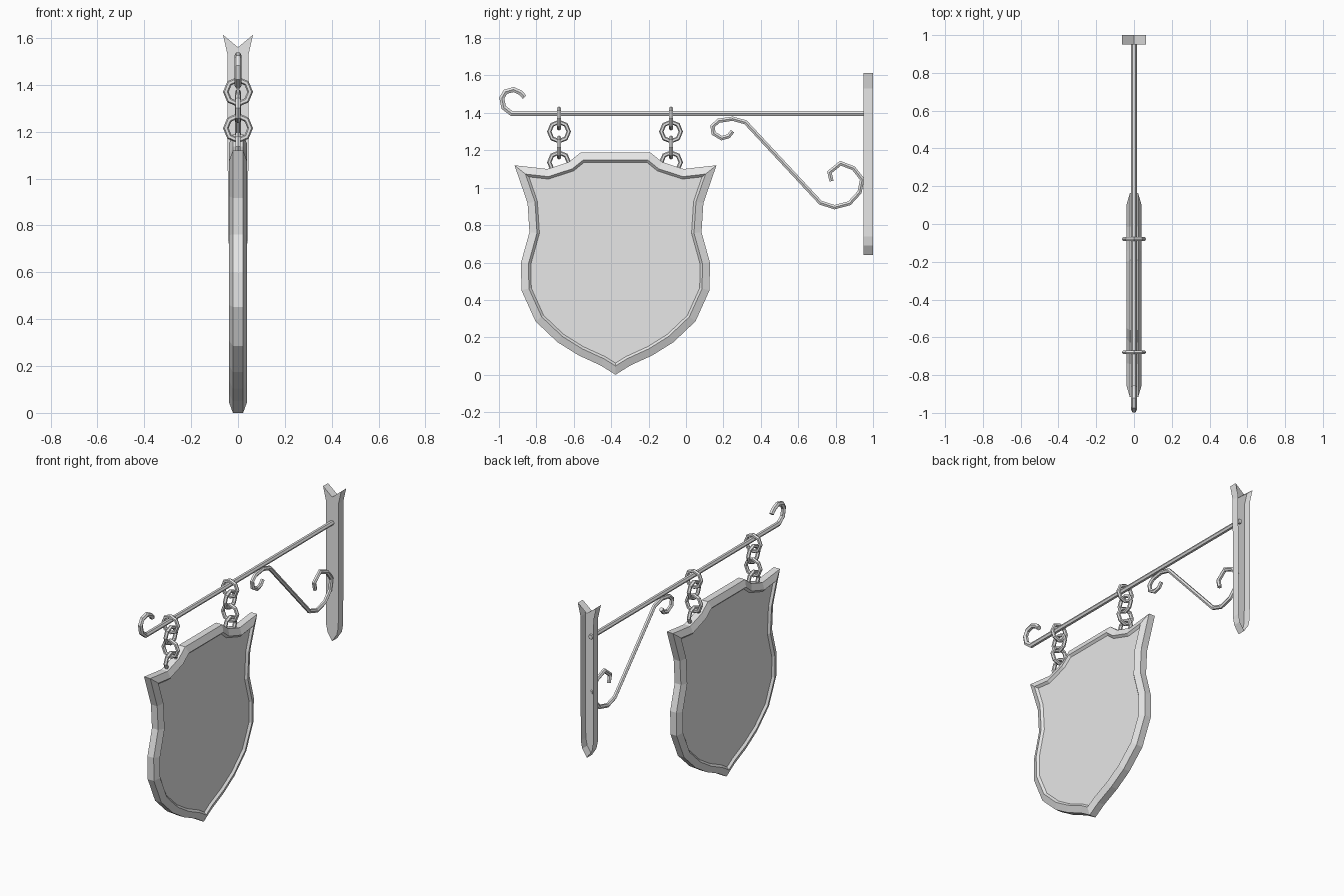
import bpy, bmesh, math
from mathutils import Vector

cube = bpy.data.objects.get("Cube")
if cube:
    bpy.data.objects.remove(cube, do_unlink=True)

grey = bpy.data.materials.new("light_grey")
grey.use_nodes = True
grey.diffuse_color = (0.8, 0.8, 0.8, 1)
grey.node_tree.nodes["Principled BSDF"].inputs["Base Color"].default_value = (0.8, 0.8, 0.8, 1)


def add_object(name, bm):
    bmesh.ops.recalc_face_normals(bm, faces=bm.faces[:])
    mesh = bpy.data.meshes.new(name)
    bm.to_mesh(mesh)
    bm.free()
    mesh.materials.append(grey)
    obj = bpy.data.objects.new(name, mesh)
    bpy.context.collection.objects.link(obj)
    return obj


def mirrored(half):
    """Close a half outline whose points run from top to bottom."""
    return half + [(-u, v) for u, v in reversed(half) if u > 0]


def bar(name, path, radius, sides=6):
    """Sweep a six-sided section along a path in the side plane."""
    bm = bmesh.new()
    pts = [Vector((0, y, z)) for y, z in path]
    across = Vector((1, 0, 0))
    rings = []
    for i, p in enumerate(pts):
        before = (p - pts[i - 1]).normalized() if i else (pts[1] - p).normalized()
        after = (pts[i + 1] - p).normalized() if i < len(pts) - 1 else before
        tangent = (before + after).normalized()
        normal = across.cross(tangent) / max(tangent.dot(before), 0.5)
        ring = []
        for k in range(sides):
            a = math.tau * k / sides
            ring.append(bm.verts.new(p + radius * (math.cos(a) * across + math.sin(a) * normal)))
        rings.append(ring)
    for r, s in zip(rings, rings[1:]):
        for k in range(sides):
            j = (k + 1) % sides
            bm.faces.new((r[k], r[j], s[j], s[k]))
    bm.faces.new(rings[0])
    bm.faces.new(rings[-1])
    return add_object(name, bm)


# Wall plate: notched top, pointed foot, open at the back
plate = mirrored([(0, 1.56), (0.064, 1.613), (0.045, 1.53), (0.043, 0.74), (0.033, 0.69), (0, 0.64)])
bm = bmesh.new()
face = bm.faces.new([bm.verts.new((x, 0.95, z)) for x, z in plate])
sides = bmesh.ops.extrude_edge_only(bm, edges=face.edges[:])
for v in sides["geom"]:
    if isinstance(v, bmesh.types.BMVert):
        v.co.y = 1.0
wall_plate = add_object("wall_plate", bm)
# Keep the shell facing outward
if min(wall_plate.data.polygons, key=lambda p: p.center.y).normal.y > 0:
    wall_plate.data.flip_normals()

# Hanging arm with an upturned curl at its free end
bar("hanging_arm", [
    (0.965, 1.397), (-0.933, 1.397), (-0.975, 1.43), (-0.985, 1.48),
    (-0.965, 1.513), (-0.922, 1.525), (-0.885, 1.508), (-0.863, 1.484)], 0.015)

# Scrolled brace under the arm
bar("scroll_brace", [
    (0.249, 1.302), (0.227, 1.275), (0.19, 1.265), (0.147, 1.291), (0.142, 1.329),
    (0.174, 1.358), (0.249, 1.369), (0.318, 1.35), (0.719, 0.92), (0.794, 0.896),
    (0.874, 0.917), (0.928, 0.976), (0.942, 1.045), (0.896, 1.104), (0.826, 1.131),
    (0.767, 1.083), (0.778, 1.035)], 0.013)

# Two chains of four links, alternately turned
for chain, y in (("front", -0.679), ("rear", -0.08)):
    for i, z in enumerate((1.37, 1.3, 1.215, 1.136)):
        turn = (0, math.pi / 2, 0) if i % 2 else (math.pi / 2, 0, 0)
        bpy.ops.mesh.primitive_torus_add(
            major_segments=8, minor_segments=6, major_radius=0.052,
            minor_radius=0.012, location=(0, y, z), rotation=turn)
        link = bpy.context.object
        link.name = f"{chain}_chain_link_{i + 1}"
        link.data.materials.append(grey)

# Shield board: bevelled raised rim around a recessed panel on both faces
shield = mirrored([
    (0.187, 1.188), (0.25, 1.137), (0.364, 1.1), (0.54, 1.12), (0.47, 0.917),
    (0.46, 0.762), (0.505, 0.6), (0.503, 0.452), (0.428, 0.286), (0.31, 0.174),
    (0.198, 0.104), (0.08, 0.05), (0, 0)])
half_edge = 0.022
bm = bmesh.new()
caps = []
for x in (-half_edge, half_edge):
    caps.append(bm.faces.new([bm.verts.new((x, y - 0.377, z)) for y, z in shield]))
bmesh.ops.bridge_loops(bm, edges=[e for f in caps for e in f.edges])
bmesh.ops.recalc_face_normals(bm, faces=bm.faces[:])
for thickness, depth in ((0.04, 0.017), (0.013, -0.013)):
    bmesh.ops.inset_individual(bm, faces=caps, thickness=thickness, depth=depth, use_even_offset=True)
add_object("shield_board", bm)
